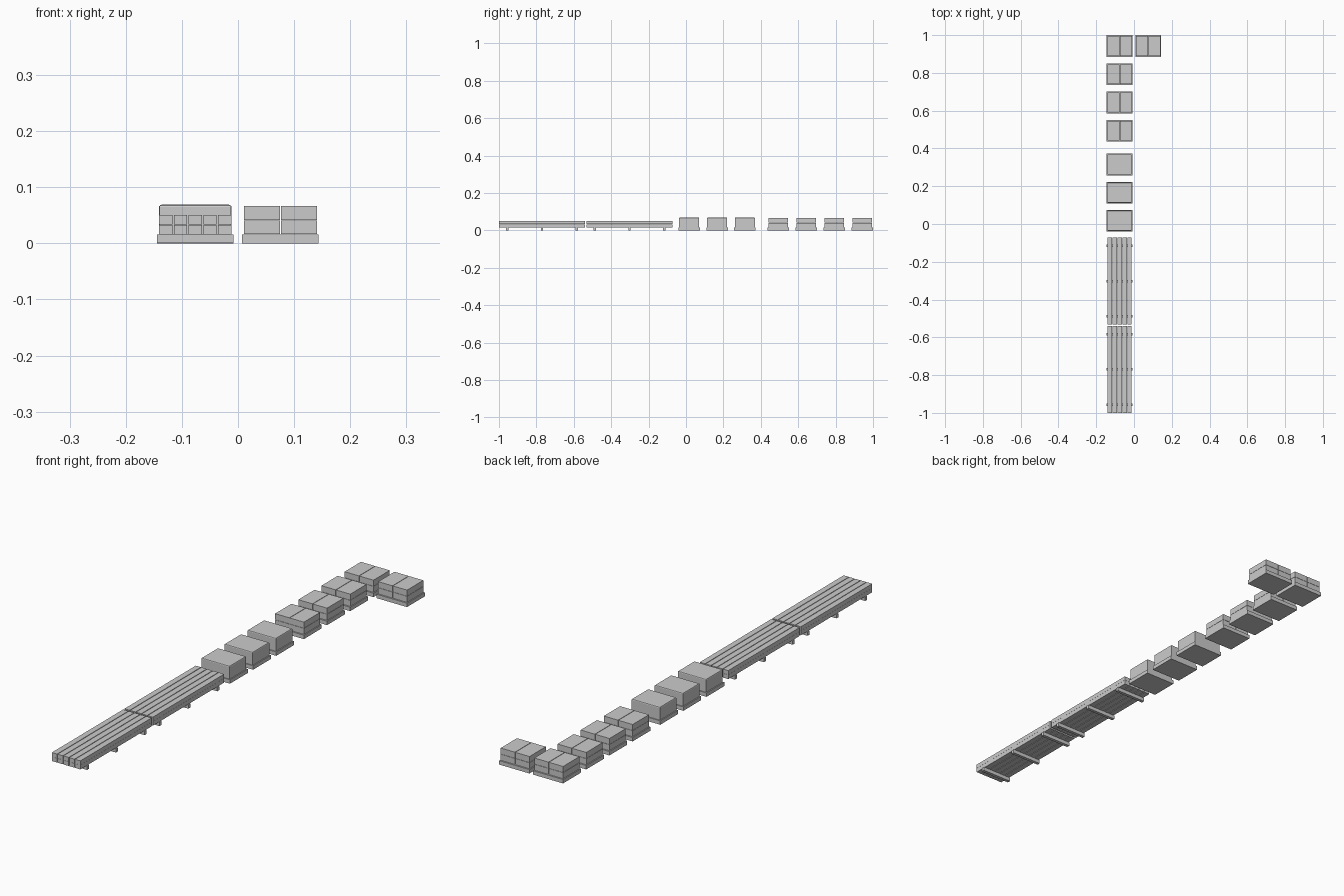
import bpy, bmesh
from mathutils import Matrix, Vector

if "Cube" in bpy.data.objects:
    bpy.data.objects.remove(bpy.data.objects["Cube"])

grey = bpy.data.materials.new("material grey")
grey.diffuse_color = (0.6, 0.6, 0.6, 1)
grey.use_nodes = True
grey.node_tree.nodes["Principled BSDF"].inputs["Base Color"].default_value = grey.diffuse_color


def build(name, boxes, bevel=0):
    """One object made of boxes given as (centre, size)."""
    bm = bmesh.new()
    for c, s in boxes:
        bmesh.ops.create_cube(bm, size=1, matrix=Matrix.Translation(Vector(c)) @ Matrix.Diagonal((*s, 1)))
    if bevel:
        top = max(v.co.z for v in bm.verts)
        edges = [e for e in bm.edges if all(v.co.z > top - 1e-5 for v in e.verts)]
        bmesh.ops.bevel(bm, geom=edges, offset=bevel, segments=2, profile=0.5, affect='EDGES')
    me = bpy.data.meshes.new(name)
    bm.to_mesh(me)
    bm.free()
    me.materials.append(grey)
    ob = bpy.data.objects.new(name, me)
    bpy.context.collection.objects.link(ob)
    return ob


LEFT, RIGHT = -0.0762, 0.0755
PALLET = (0.1365, 0.115, 0.016)


def pallet(name, x, y):
    build(name, [((x, y, 0.008), PALLET)])


# pallets of large blocks: two columns, two layers
spots = [(LEFT, 0.4935 + 0.1495 * i) for i in range(4)] + [(RIGHT, 0.942)]
for i, (x, y) in enumerate(spots):
    pallet(f"block_pallet_{i}", x, y)
    build(f"block_stack_{i}", [((x + sx * 0.033, y, z), (0.064, 0.105, 0.0245))
                               for sx in (-1, 1) for z in (0.0288, 0.0543)])

# pallets with wrapped loads: two layers, the upper one with softened top rim
for i in range(3):
    y = 0.017 + 0.149 * i
    pallet(f"wrapped_pallet_{i}", LEFT, y)
    build(f"wrapped_lower_{i}", [((LEFT, y, 0.029), (0.128, 0.107, 0.026))])
    build(f"wrapped_upper_{i}", [((LEFT, y, 0.0555), (0.128, 0.107, 0.027))], 0.004)

# long timber bundles: five columns, two layers, on three bearers
for i, y in enumerate((-0.770, -0.302)):
    build(f"timber_bundle_{i}", [((LEFT + 0.0262 * c, y, z), (0.0236, 0.46, 0.0172))
                                 for c in range(-2, 3) for z in (0.0242, 0.0418)])
    build(f"timber_bearers_{i}", [((LEFT, y + d, 0.008), (0.1365, 0.013, 0.0155))
                                  for d in (-0.186, 0, 0.186)])
